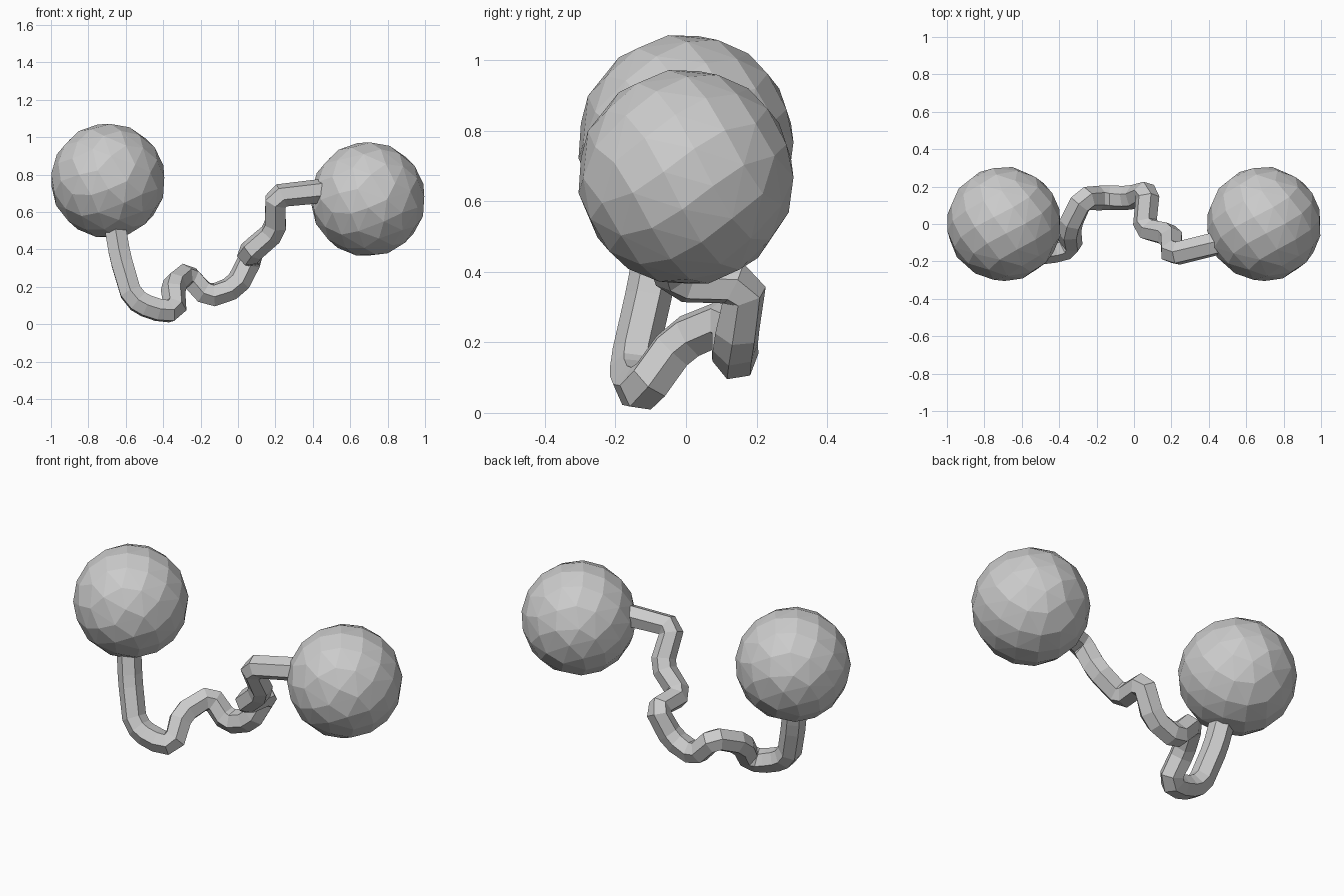
import bpy, bmesh, math
from mathutils import Vector

if "Cube" in bpy.data.objects:
    bpy.data.objects.remove(bpy.data.objects["Cube"])


def faceted_ball(name, centre, radius, count=92):
    # Evenly scattered points wrapped in a convex hull give irregular flat facets
    bm = bmesh.new()
    golden = math.pi * (3 - math.sqrt(5))
    for i in range(count):
        h = 1 - 2 * (i + 0.5) / count
        r = math.sqrt(1 - h * h)
        bm.verts.new((radius * r * math.cos(golden * i),
                      radius * h,
                      radius * r * math.sin(golden * i)))
    bmesh.ops.convex_hull(bm, input=bm.verts)
    bmesh.ops.recalc_face_normals(bm, faces=bm.faces)
    me = bpy.data.meshes.new(name)
    bm.to_mesh(me)
    bm.free()
    ob = bpy.data.objects.new(name, me)
    ob.location = centre
    bpy.context.collection.objects.link(ob)
    return ob


def chamfered(path, cut):
    # Replace each bend by two points so the tube turns in short facets
    pts = [Vector(p) for p in path]
    out = [pts[0]]
    for a, b, c in zip(pts, pts[1:], pts[2:]):
        for n in (a, c):
            d = n - b
            out.append(b + d.normalized() * min(cut, d.length * 0.35))
    return out + [pts[-1]]


def tube(name, path, radius, sides=6):
    pts = chamfered(path, 0.035)
    bm = bmesh.new()
    rings = []
    ref = Vector((0, 1, 0))
    for i, p in enumerate(pts):
        d0 = (p - pts[max(i - 1, 0)]).normalized()
        d1 = (pts[min(i + 1, len(pts) - 1)] - p).normalized()
        t = (d0 + d1).normalized()
        u = (ref - t * ref.dot(t)).normalized()
        v = t.cross(u)
        ref = u
        rings.append([bm.verts.new(p + radius * (u * math.cos(a) + v * math.sin(a)))
                      for a in (2 * math.pi * k / sides for k in range(sides))])
    for r, s in zip(rings, rings[1:]):
        for k in range(sides):
            j = (k + 1) % sides
            bm.faces.new((r[k], r[j], s[j], s[k]))
    bm.faces.new(rings[0])
    bm.faces.new(rings[-1])
    bmesh.ops.recalc_face_normals(bm, faces=bm.faces)
    me = bpy.data.meshes.new(name)
    bm.to_mesh(me)
    bm.free()
    ob = bpy.data.objects.new(name, me)
    bpy.context.collection.objects.link(ob)
    return ob


# Two end balls
faceted_ball("left_ball", (-0.695, 0, 0.767), 0.308)
faceted_ball("right_ball", (0.695, 0, 0.668), 0.308)

# Crooked link between them
tube("crooked_link", [
    (-0.66, -0.07, 0.54),
    (-0.63, -0.10, 0.36),
    (-0.565, -0.15, 0.14),
    (-0.46, -0.15, 0.08),
    (-0.335, -0.12, 0.065),
    (-0.35, -0.02, 0.205),
    (-0.275, 0.135, 0.27),
    (-0.16, 0.14, 0.145),
    (-0.01, 0.14, 0.20),
    (0.075, 0.17, 0.365),
    (0.055, -0.025, 0.375),
    (0.20, -0.06, 0.50),
    (0.20, -0.165, 0.685),
    (0.48, -0.095, 0.715),
], 0.066)
